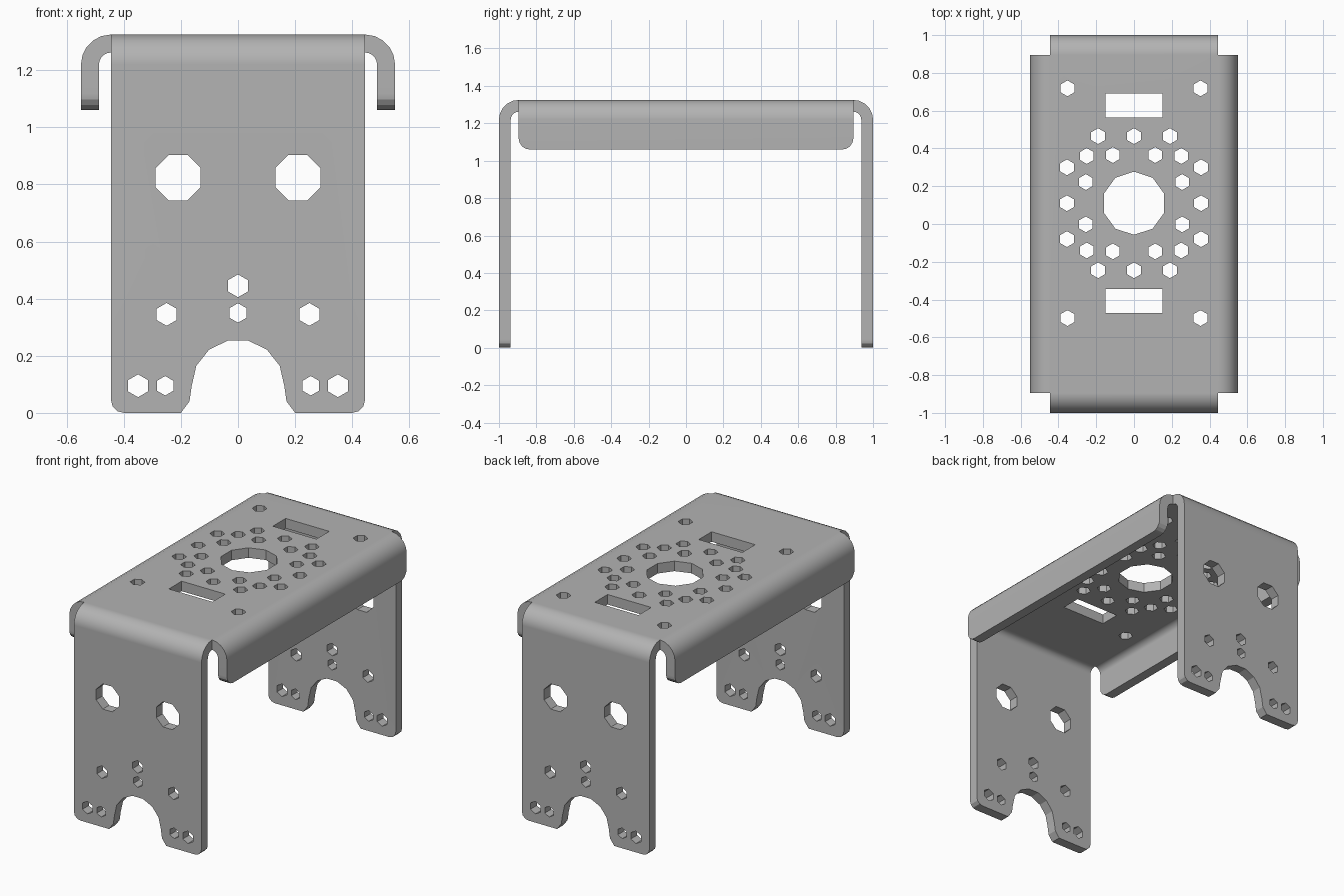
import bpy, bmesh
from math import sin, cos, pi, radians
from mathutils import Vector

cube = bpy.data.objects.get("Cube")
if cube:
    bpy.data.objects.remove(cube, do_unlink=True)

# Sheet dimensions
W, FLANGE_X, LEN, H = 0.445, 0.55, 0.895, 1.325
T, R = 0.063, 0.105
FLANGE_Z = 1.06
PLATE_Y = 0.11      # centre of the hole pattern in the top plate

metal = bpy.data.materials.new("grey metal")
metal.use_nodes = True
grey = (0.45, 0.45, 0.45, 1)
metal.diffuse_color = grey
metal.node_tree.nodes["Principled BSDF"].inputs["Base Color"].default_value = grey


def arc(cx, cy, r, a0, a1, n):
    angles = [radians(a0 + (a1 - a0) * i / n) for i in range(n + 1)]
    return [(cx + r * cos(a), cy + r * sin(a)) for a in angles]


def prism(bm, outline, axis, lo, hi):
    """Extrude a 2D outline along an axis; the outline uses the other two axes in order."""
    def place(p, d):
        c = list(p)
        c.insert(axis, d)
        return Vector(c)
    face = bm.faces.new([bm.verts.new(place(p, lo)) for p in outline])
    new = bmesh.ops.extrude_face_region(bm, geom=[face])["geom"]
    shift = place((0, 0), hi - lo)
    bmesh.ops.translate(bm, vec=shift, verts=[g for g in new if isinstance(g, bmesh.types.BMVert)])


def make(name, bm):
    bmesh.ops.recalc_face_normals(bm, faces=bm.faces)
    mesh = bpy.data.meshes.new(name)
    bm.to_mesh(mesh)
    bm.free()
    mesh.materials.append(metal)
    ob = bpy.data.objects.new(name, mesh)
    bpy.context.collection.objects.link(ob)
    return ob


def round_corners(bm, test, size, segments):
    edges = [e for e in bm.edges if test(e.verts[0].co) and test(e.verts[1].co)
             and (e.verts[0].co - e.verts[1].co).length < 2 * T]
    bmesh.ops.bevel(bm, geom=edges, offset=size, segments=segments, profile=0.5, affect='EDGES')


def combine(target, tool, operation):
    mod = target.modifiers.new(operation, 'BOOLEAN')
    mod.operation, mod.object, mod.solver = operation, tool, 'EXACT'
    bpy.context.view_layer.objects.active = target
    bpy.ops.object.modifier_apply(modifier=mod.name)
    bpy.data.objects.remove(tool, do_unlink=True)


def bend(edge):
    """Outer and inner arcs of the fold that turns down at the given outer edge."""
    outer = arc(edge - R, H - R, R, 90, 0, 5)
    inner = arc(edge - R, H - R, R - T, 0, 90, 5)
    return outer, inner


# Top plate and two legs, one U-shaped strip
outer, inner = bend(1)
half = outer + [(1, 0), (1 - T, 0)] + inner
bm = bmesh.new()
prism(bm, half + [(-y, z) for y, z in reversed(half)], 0, -W, W)
round_corners(bm, lambda c: c.z < 0.001, 0.045, 3)
bracket = make("bracket", bm)

# Folded side flanges
outer, inner = bend(FLANGE_X)
lip = outer + [(FLANGE_X, FLANGE_Z), (FLANGE_X - T, FLANGE_Z)] + inner
for side in (-1, 1):
    bm = bmesh.new()
    prism(bm, [(side * x, z) for x, z in lip], 1, -LEN, LEN)
    round_corners(bm, lambda c: c.z < FLANGE_Z + 0.001, 0.06, 4)
    combine(bracket, make("side_flange", bm), 'UNION')


def hole(bm, axis, x, v, r, n, lo, hi):
    turn = 180 / n
    prism(bm, arc(x, v, r, turn, turn + 360, n)[:-1], axis, lo, hi)


# Leg holes and the arched notch, cut through both legs
bm = bmesh.new()
for x, z, r, n in [(0.21, 0.824, 0.086, 8), (0.25, 0.345, 0.04, 6),
                   (0.35, 0.095, 0.04, 6), (0.255, 0.095, 0.034, 6)]:
    for side in (-1, 1):
        hole(bm, 1, side * x, z, r, n, -1.2, 1.2)
hole(bm, 1, 0, 0.445, 0.04, 6, -1.2, 1.2)
hole(bm, 1, 0, 0.35, 0.034, 6, -1.2, 1.2)
foot = [(0.2, -0.1), (0.2, 0), (0.17, 0.04)]
prism(bm, foot + arc(0, 0.095, 0.162, 0, 180, 7) + [(-x, z) for x, z in reversed(foot)], 1, -1.2, 1.2)
combine(bracket, make("leg_cutter", bm), 'DIFFERENCE')

# Top plate holes: centre bore, two slots, corner holes and the ring pattern
bm = bmesh.new()
hole(bm, 2, 0, PLATE_Y, 0.167, 10, 1.2, 1.5)
signs = [(a, b) for a in (-1, 1) for b in (-1, 1)]
spots = {(a * x, b * y) for a, b in signs for x, y in
         [(0, 0.355), (0.355, 0), (0.19, 0.355), (0.355, 0.19),
          (0.112, 0.255), (0.255, 0.112), (0.25, 0.25), (0.352, 0.608)]}
for x, y in sorted(spots):
    hole(bm, 2, x, PLATE_Y + y, 0.042, 6, 1.2, 1.5)
for side in (-1, 1):
    y = PLATE_Y + side * 0.518
    prism(bm, [(a * 0.152, y + b * a * 0.064) for a, b in ((-1, 1), (1, -1), (1, 1), (-1, -1))], 2, 1.2, 1.5)
combine(bracket, make("plate_cutter", bm), 'DIFFERENCE')

# Smooth folds with flat sheet faces
bpy.context.view_layer.objects.active = bracket
bracket.select_set(True)
bpy.ops.object.shade_smooth_by_angle(angle=radians(22))
weighted = bracket.modifiers.new("flat_faces", 'WEIGHTED_NORMAL')
weighted.keep_sharp = True
